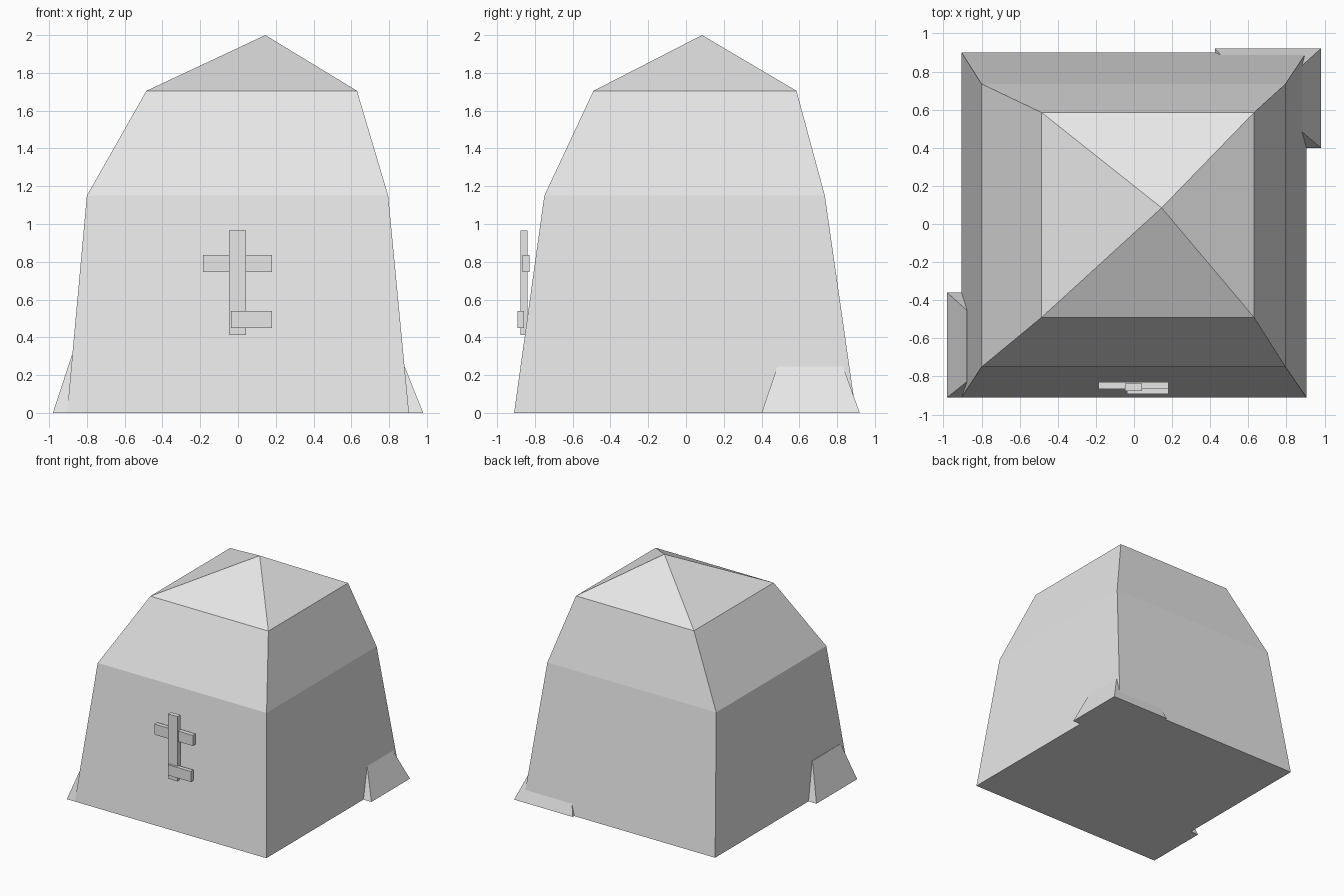
import bpy

if "Cube" in bpy.data.objects:
    bpy.data.objects.remove(bpy.data.objects["Cube"])

stone = bpy.data.materials.new("light_grey")
stone.diffuse_color = (0.8, 0.8, 0.8, 1)
stone.use_nodes = True
stone.node_tree.nodes["Principled BSDF"].inputs["Base Color"].default_value = stone.diffuse_color


def loft(name, rings, apex=None):
    """Stack rectangular rings (x0, x1, y0, y1, z), closed by an apex or a flat top."""
    verts, faces = [], [(3, 2, 1, 0)]
    for x0, x1, y0, y1, z in rings:
        verts += [(x0, y0, z), (x1, y0, z), (x1, y1, z), (x0, y1, z)]
    for r in range(len(rings) - 1):
        a = 4 * r
        for i in range(4):
            j = (i + 1) % 4
            faces.append((a + i, a + j, a + 4 + j, a + 4 + i))
    t = 4 * (len(rings) - 1)
    if apex:
        verts.append(apex)
        faces += [(t + i, t + (i + 1) % 4, t + 4) for i in range(4)]
    else:
        faces.append((t, t + 1, t + 2, t + 3))
    mesh = bpy.data.meshes.new(name)
    mesh.from_pydata(verts, [], faces)
    mesh.materials.append(stone)
    obj = bpy.data.objects.new(name, mesh)
    bpy.context.collection.objects.link(obj)
    return obj


def plank(name, x0, x1, y0, y1, z0, z1):
    return loft(name, [(x0, x1, y0, y1, z0), (x0, x1, y0, y1, z1)])


# Main stone with an off-centre peak
loft("stone_body", [
    (-0.905, 0.905, -0.91, 0.90, 0.0),
    (-0.80, 0.795, -0.75, 0.735, 1.15),
    (-0.485, 0.63, -0.49, 0.585, 1.705),
], apex=(0.145, 0.085, 2.0))

# Tapered corner stones at the foot
loft("back_right_corner_stone", [
    (0.425, 0.98, 0.40, 0.92, 0.0),
    (0.51, 0.88, 0.485, 0.83, 0.25),
])
loft("front_left_corner_stone", [
    (-0.98, -0.43, -0.91, -0.36, 0.0),
    (-0.88, -0.52, -0.83, -0.45, 0.305),
])

# Planks fixed to the front
plank("upright_plank", -0.047, 0.042, -0.876, -0.838, 0.412, 0.965)
plank("upper_cross_plank", -0.185, 0.18, -0.865, -0.828, 0.747, 0.837)
plank("lower_cross_plank", -0.037, 0.18, -0.893, -0.858, 0.45, 0.54)
